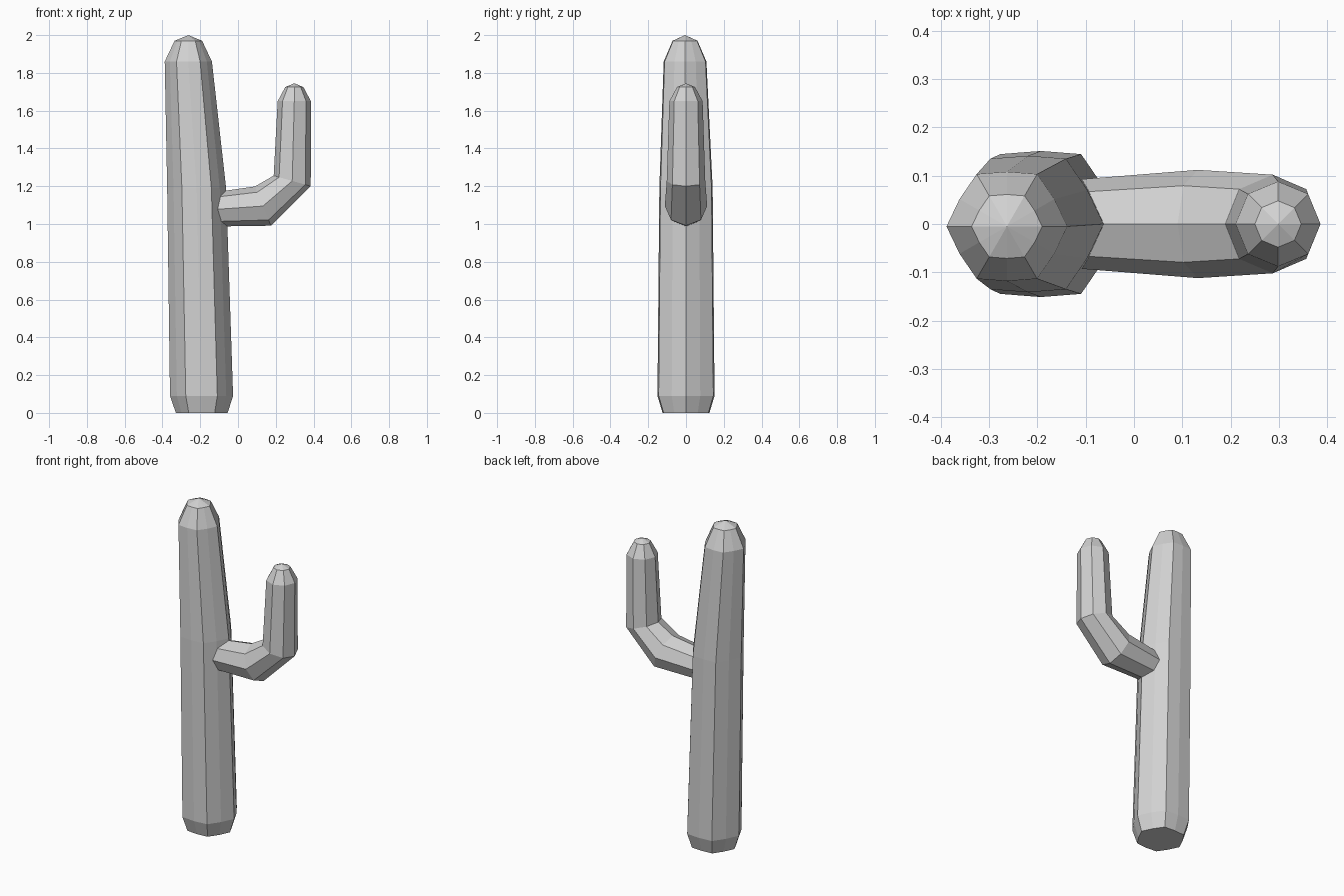
import bpy
import bmesh
from math import sin, cos, pi, radians
from mathutils import Vector

cube = bpy.data.objects.get("Cube")
if cube:
    bpy.data.objects.remove(cube, do_unlink=True)

# Single plain grey
GREY = (0.64, 0.64, 0.64, 1.0)
mat = bpy.data.materials.new("plain grey")
mat.use_nodes = True
mat.diffuse_color = GREY
mat.node_tree.nodes["Principled BSDF"].inputs["Base Color"].default_value = GREY


def stem(name, sides, rings, tip, flat=1.0):
    """Flat-sided tube through tilted rings (centre, radius, tilt), ending in a point.
    flat pulls in every second corner to give ribs."""
    bm = bmesh.new()
    loops = []
    for centre, radius, tilt in rings:
        u = Vector((cos(radians(tilt)), 0, sin(radians(tilt))))
        v = Vector((0, 1, 0))
        loop = []
        for i in range(sides):
            a = 2 * pi * i / sides
            r = radius * (flat if i % 2 else 1.0)
            loop.append(bm.verts.new(Vector(centre) + r * (cos(a) * u + sin(a) * v)))
        loops.append(loop)
    for low, high in zip(loops, loops[1:]):
        for i in range(sides):
            j = (i + 1) % sides
            bm.faces.new((low[i], low[j], high[j], high[i]))
    bm.faces.new(loops[0][::-1])
    top = bm.verts.new(tip)
    for i in range(sides):
        bm.faces.new((loops[-1][i], loops[-1][(i + 1) % sides], top))
    bmesh.ops.recalc_face_normals(bm, faces=bm.faces[:])
    mesh = bpy.data.meshes.new(name)
    bm.to_mesh(mesh)
    bm.free()
    mesh.materials.append(mat)
    obj = bpy.data.objects.new(name, mesh)
    bpy.context.collection.objects.link(obj)
    return obj


# Trunk: six ribs, leaning slightly as it narrows
stem("cactus_trunk", 12, [
    ((-0.192, 0, 0), 0.137, 0),
    ((-0.193, 0, 0.09), 0.167, 0),
    ((-0.219, 0, 1.19), 0.156, 0),
    ((-0.263, -0.005, 1.86), 0.125, 0),
    ((-0.263, -0.005, 1.97), 0.073, 0),
], (-0.263, -0.005, 2.0), flat=0.905)

# Arm: grows sideways out of the trunk, then bends upward
stem("cactus_arm", 8, [
    ((-0.18, 0, 1.073), 0.087, -90),
    ((0.132, 0, 1.095), 0.112, -68),
    ((0.287, 0, 1.228), 0.102, -16),
    ((0.298, 0, 1.65), 0.088, 0),
    ((0.298, 0, 1.725), 0.048, 0),
], (0.298, 0, 1.745))
